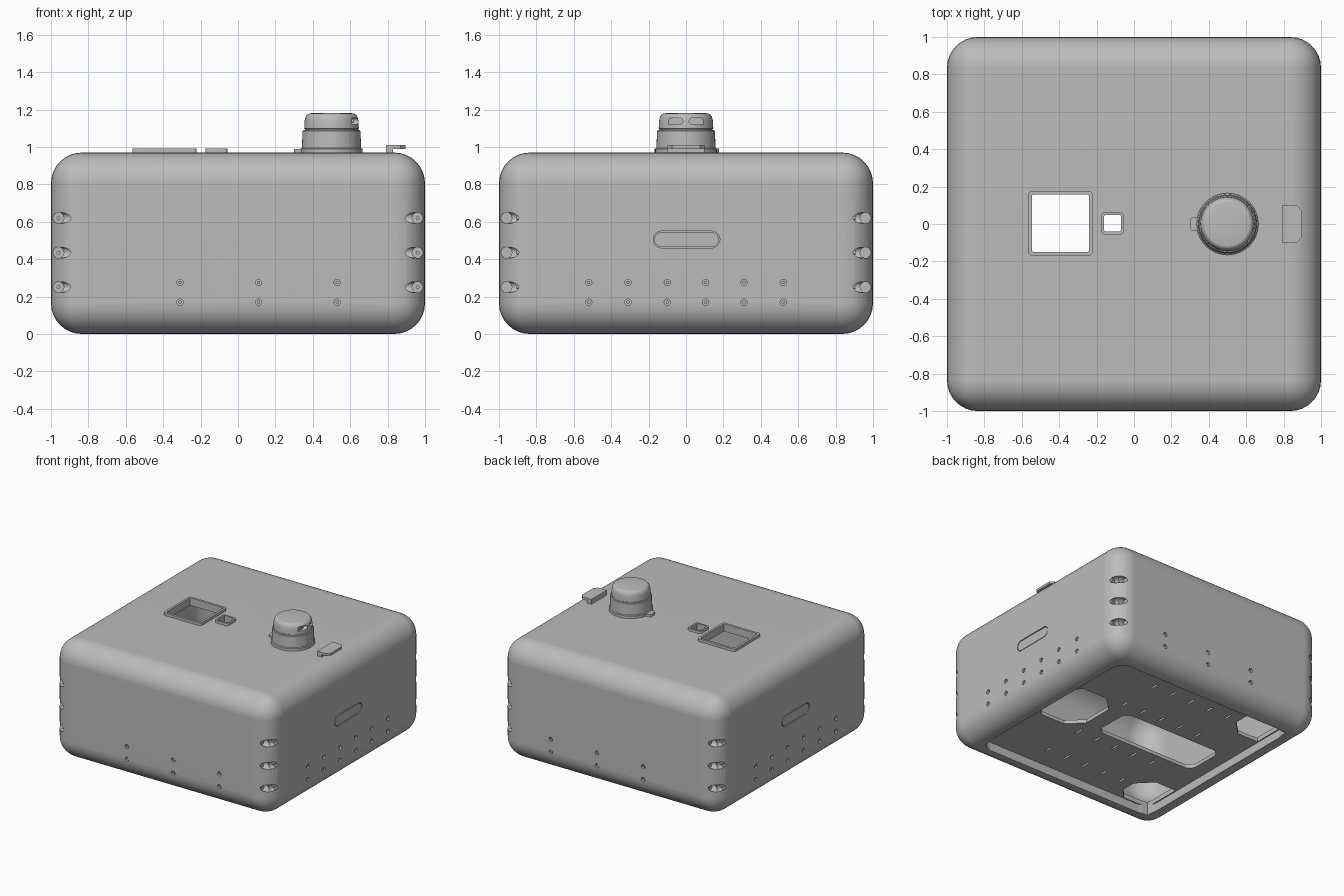
import bpy, bmesh, math
from mathutils import Matrix, Vector

if "Cube" in bpy.data.objects:
    bpy.data.objects.remove(bpy.data.objects["Cube"], do_unlink=True)

grey = bpy.data.materials.new("mid_grey")
grey.use_nodes = True
grey.diffuse_color = (0.5, 0.5, 0.5, 1)
grey.node_tree.nodes["Principled BSDF"].inputs["Base Color"].default_value = grey.diffuse_color

# Local z of a prism is turned to point along one of these axes
ALONG = {
    "z": Matrix.Identity(4),
    "x": Matrix(((0, 0, 1, 0), (1, 0, 0, 0), (0, 1, 0, 0), (0, 0, 0, 1))),
    "y": Matrix(((1, 0, 0, 0), (0, 0, 1, 0), (0, 1, 0, 0), (0, 0, 0, 1))),
}


def finish(name, bm):
    bmesh.ops.recalc_face_normals(bm, faces=bm.faces)
    mesh = bpy.data.meshes.new(name)
    bm.to_mesh(mesh)
    bm.free()
    mesh.materials.append(grey)
    ob = bpy.data.objects.new(name, mesh)
    bpy.context.collection.objects.link(ob)
    return ob


def rounded(cx, cy, hx, hy, r, steps=5):
    """Outline of a rectangle with rounded corners; one step gives chamfers."""
    pts = []
    for i, (sx, sy) in enumerate(((1, 1), (-1, 1), (-1, -1), (1, -1))):
        for k in range(steps + 1):
            a = (i + k / steps) * math.pi / 2
            pts.append((cx + sx * (hx - r) + r * math.cos(a), cy + sy * (hy - r) + r * math.sin(a)))
    return pts


def circle(cx, cy, r, n=20):
    return [(cx + r * math.cos(i * math.tau / n), cy + r * math.sin(i * math.tau / n)) for i in range(n)]


def prism(name, outline, lo, hi, axis="z"):
    bm = bmesh.new()
    base = bm.faces.new([bm.verts.new(ALONG[axis] @ Vector((u, v, lo))) for u, v in outline])
    out = bmesh.ops.extrude_face_region(bm, geom=[base])["geom"]
    step = ALONG[axis] @ Vector((0, 0, hi - lo))
    bmesh.ops.translate(bm, vec=step, verts=[g for g in out if isinstance(g, bmesh.types.BMVert)])
    return finish(name, bm)


def rounded_box(name, half, z0, z1, r):
    bm = bmesh.new()
    bmesh.ops.create_cube(bm, size=1)
    bmesh.ops.scale(bm, vec=(2 * half, 2 * half, z1 - z0), verts=bm.verts)
    bmesh.ops.translate(bm, vec=(0, 0, (z0 + z1) / 2), verts=bm.verts)
    bmesh.ops.bevel(bm, geom=bm.edges[:], offset=r, segments=8, profile=0.5, affect="EDGES")
    return finish(name, bm)


def cut(ob, cutters):
    for c in cutters:
        c.hide_render = True
        mod = ob.modifiers.new("cut", "BOOLEAN")
        mod.operation, mod.solver, mod.object = "DIFFERENCE", "EXACT", c
    graph = bpy.context.evaluated_depsgraph_get()
    mesh = bpy.data.meshes.new_from_object(ob.evaluated_get(graph))
    ob.modifiers.clear()
    ob.data = mesh
    for c in cutters:
        bpy.data.objects.remove(c, do_unlink=True)


def smooth(ob, angle=32):
    bpy.ops.object.select_all(action="DESELECT")
    ob.select_set(True)
    bpy.context.view_layer.objects.active = ob
    bpy.ops.object.shade_smooth_by_angle(angle=math.radians(angle))
    ob.modifiers.new("even_shading", "WEIGHTED_NORMAL").keep_sharp = True


TOP = 0.97

# Hollow housing with a recessed, pierced floor
housing = rounded_box("housing", 1, 0, TOP, 0.165)
cut(housing, [rounded_box("cavity", 0.96, 0.1, 0.93, 0.2)])
cutters = [prism("recess", rounded(0, 0, 0.82, 0.82, 0.1), -0.1, 0.07),
           prism("floor_slot", rounded(-0.24, 0, 0.46, 0.17, 0.07), 0, 0.3),
           prism("floor_port", rounded(0.59, 0, 0.23, 0.25, 0.12, 1), 0, 0.3)]
corner_port = [(-0.81, 0.81), (-0.58, 0.81), (-0.5, 0.72), (-0.5, 0.6), (-0.62, 0.48), (-0.81, 0.48)]
for s in (-1, 1):
    cutters.append(prism("corner_port", [(x, s * y) for x, y in corner_port], 0, 0.3))
    for y in (0.27, 0.62):
        for i in range(5):
            cutters.append(prism("floor_slit", rounded(-0.4 + 0.18 * i, s * y, 0.008, 0.04, 0.006, 1), 0, 0.2))

# Two window openings in the lid
WINDOWS = {"large_window_frame": (-0.393, 0.172, 0.153), "small_window_frame": (-0.115, 0.06, 0.045)}
for x, outer, inner in WINDOWS.values():
    cutters.append(prism("opening", rounded(x, 0.004, inner, inner, 0.008, 2), 0.8, 1.1))

# Screw pockets at the vertical corners
for sx in (-1, 1):
    for sy in (-1, 1):
        for z in (0.25, 0.435, 0.62):
            cutters.append(prism("pocket", circle(0.96 * sx, z, 0.029), 0.89 * sy, 1.1 * sy, "y"))
            cutters.append(prism("pocket", circle(0.96 * sy, z, 0.029), 0.89 * sx, 1.1 * sx, "x"))

# Screw holes and flush side panels
SCREWS = {"x": (-0.52, -0.31, -0.1, 0.105, 0.31, 0.52), "y": (-0.31, 0.11, 0.53)}
for s in (-1, 1):
    for axis, places in SCREWS.items():
        for u in places:
            for z in (0.17, 0.275):
                cutters.append(prism("hole", circle(u, z, 0.017, 14), 0.98 * s, 1.1 * s, axis))
    cutters.append(prism("panel_seat", rounded(0.003, 0.505, 0.178, 0.045, 0.044), 0.985 * s, 1.1 * s, "x"))
cut(housing, cutters)
smooth(housing)

for s, side in ((-1, "right"), (1, "left")):
    smooth(prism(side + "_panel", rounded(0.003, 0.505, 0.172, 0.039, 0.038), 0.98 * s, 0.998 * s, "x"))
for s in (-1, 1):
    for axis, places in SCREWS.items():
        for u in places:
            for z in (0.17, 0.275):
                prism("wall_screw", circle(u, z, 0.009, 12), 0.97 * s, 0.993 * s, axis)
    for sx in (-1, 1):
        for z in (0.25, 0.435, 0.62):
            prism("corner_screw", circle(0.96 * sx, z, 0.01, 12), 0.88 * s, 0.905 * s, "y")

# Raised window frames
for name, (x, outer, inner) in WINDOWS.items():
    frame = prism(name, rounded(x, 0.004, outer, outer, 0.02), TOP - 0.002, 0.992)
    cut(frame, [prism("opening", rounded(x, 0.004, inner, inner, 0.008, 2), 0.9, 1.1)])
    smooth(frame)

# Round turret: flange, drum, groove and domed cap
profile = [(0, TOP - 0.01), (0.165, TOP - 0.01), (0.165, 0.99), (0.158, 0.995), (0.155, 1.085),
           (0.15, 1.09), (0.143, 1.09), (0.143, 1.096), (0.146, 1.098), (0.144, 1.14),
           (0.139, 1.16), (0.13, 1.173), (0.117, 1.18), (0, 1.182)]
bm = bmesh.new()
verts = [bm.verts.new((r, 0, z)) for r, z in profile]
edges = [bm.edges.new(pair) for pair in zip(verts, verts[1:])]
bmesh.ops.spin(bm, geom=verts + edges, axis=(0, 0, 1), cent=(0, 0, 0), angle=math.tau, steps=48)
bmesh.ops.remove_doubles(bm, verts=bm.verts, dist=0.0005)
bmesh.ops.translate(bm, vec=(0.5, 0, 0), verts=bm.verts)
turret = finish("turret", bm)
cut(turret, [prism("cap_slot", rounded(s * 0.062, 1.138, 0.045, 0.017, 0.016), 0.61, 0.7, "x") for s in (-1, 1)])
smooth(turret)
for s in (-1, 1):
    prism("slot_pin", circle(s * 0.05, 1.138, 0.011, 12), 0.6, 0.618, "x")
smooth(prism("turret_tab", rounded(0.34, 0, 0.04, 0.038, 0.018), TOP - 0.005, 0.99))

# Overhanging catch near the edge
prism("catch_foot", rounded(0.81, 0, 0.02, 0.1, 0.002, 1), TOP - 0.02, 1.0)
prism("catch_plate", [(0.79, -0.1), (0.87, -0.1), (0.895, -0.075), (0.895, 0.075), (0.87, 0.1), (0.79, 0.1)], 0.99, 1.01)
